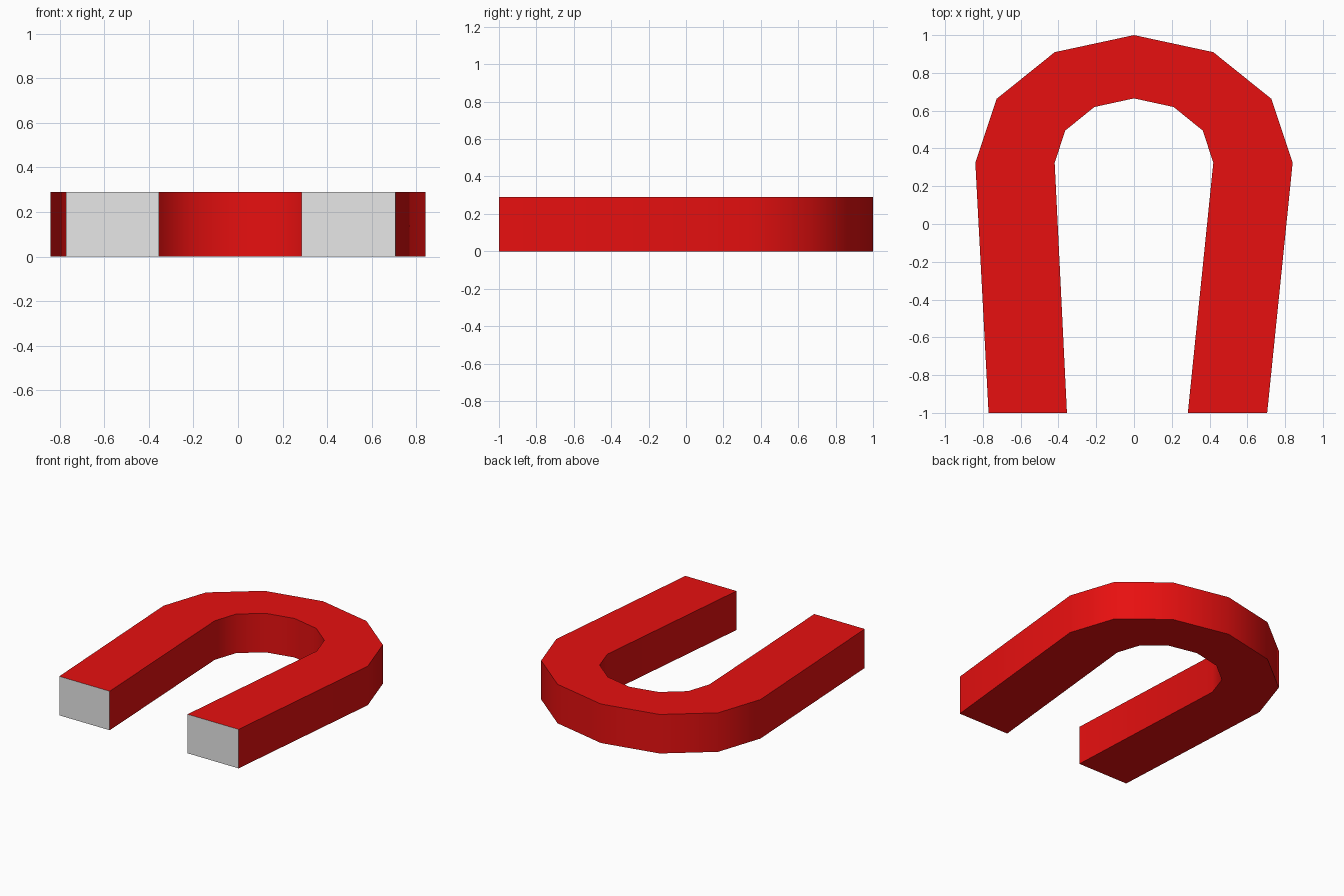
import bpy, bmesh
from math import pi, sin, cos, radians

cube = bpy.data.objects.get("Cube")
if cube:
    bpy.data.objects.remove(cube, do_unlink=True)

HEIGHT = 0.29
BEND_Y = 0.325   # where the legs meet the bend
STEPS = 6


def material(name, colour):
    mat = bpy.data.materials.new(name)
    mat.use_nodes = True
    mat.diffuse_color = colour
    mat.node_tree.nodes["Principled BSDF"].inputs["Base Color"].default_value = colour
    return mat


def rail(rx, ry, left_tip, right_tip):
    """Edge line of the horseshoe: one tip, half ellipse, other tip."""
    arc = [(rx * cos(pi * i / STEPS), BEND_Y + ry * sin(pi * i / STEPS))
           for i in range(STEPS + 1)]
    return [(left_tip, -1)] + arc + [(right_tip, -1)]


outer = rail(0.84, 0.675, 0.705, -0.77)
inner = rail(0.42, 0.34, 0.285, -0.355)

# Sweep a rectangular section along the two rails
bm = bmesh.new()
rings = []
for (ox, oy), (ix, iy) in zip(outer, inner):
    section = [(ox, oy, 0), (ox, oy, HEIGHT), (ix, iy, HEIGHT), (ix, iy, 0)]
    rings.append([bm.verts.new(p) for p in section])
for a, b in zip(rings, rings[1:]):
    for k in range(4):
        n = (k + 1) % 4
        bm.faces.new((a[k], a[n], b[n], b[k]))

# Bare metal pole tips
for ring in (rings[0], rings[-1]):
    bm.faces.new(ring).material_index = 1
bmesh.ops.recalc_face_normals(bm, faces=bm.faces)

mesh = bpy.data.meshes.new("horseshoe_magnet")
bm.to_mesh(mesh)
bm.free()
mesh.materials.append(material("red paint", (0.8, 0.005, 0.005, 1)))
mesh.materials.append(material("bare metal", (0.8, 0.8, 0.8, 1)))

magnet = bpy.data.objects.new("horseshoe_magnet", mesh)
bpy.context.collection.objects.link(magnet)

# Smooth round the bend, crisp on the rims and tips
bpy.ops.object.select_all(action="DESELECT")
magnet.select_set(True)
bpy.context.view_layer.objects.active = magnet
bpy.ops.object.shade_smooth_by_angle(angle=radians(40))
